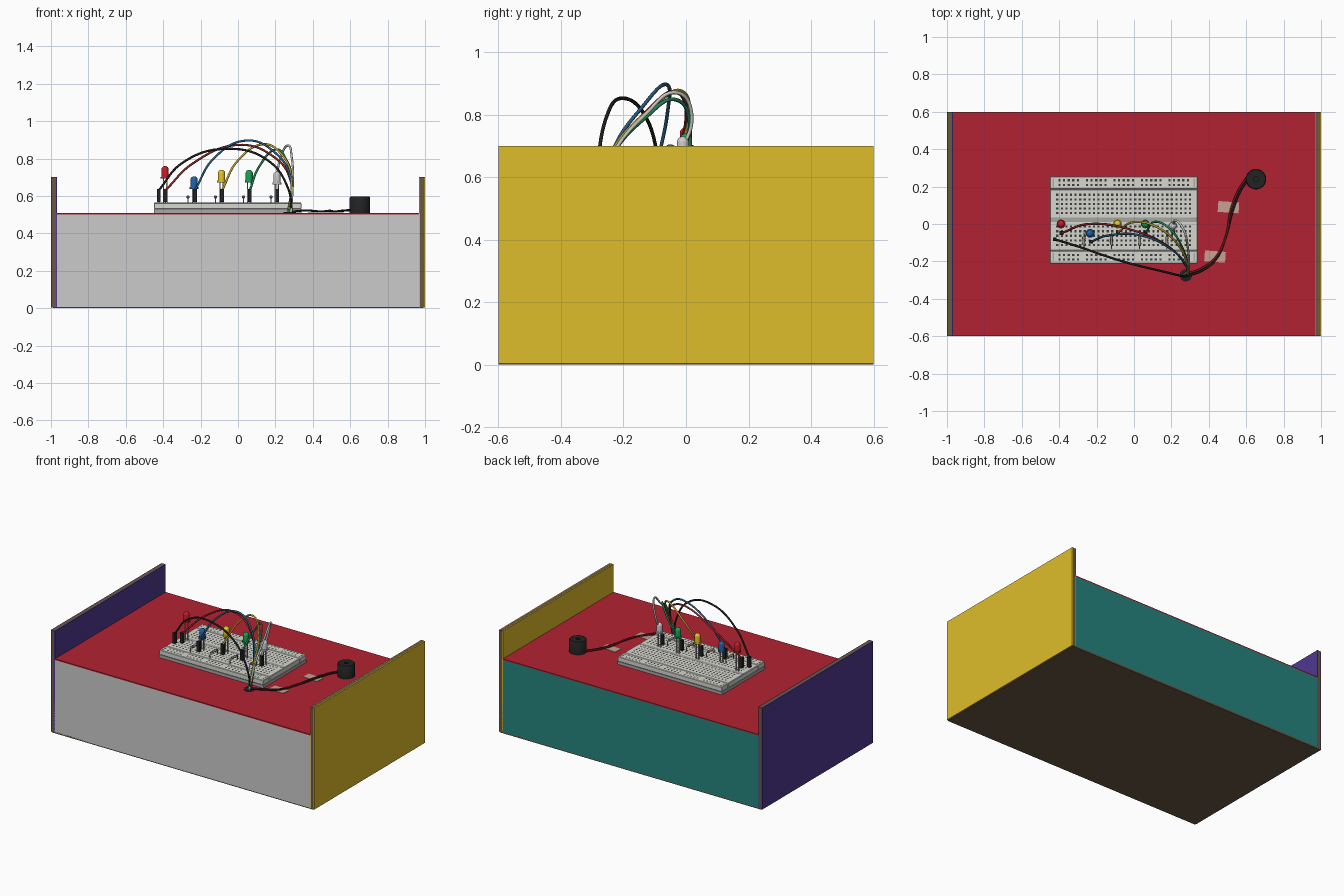
import bpy, bmesh, math
from mathutils import Vector, Matrix

if "Cube" in bpy.data.objects:
    bpy.data.objects.remove(bpy.data.objects["Cube"])

mats = {}
def paint(ob, rgb):
    if rgb is None:
        return ob
    if rgb not in mats:
        m = bpy.data.materials.new("paint_%02x%02x%02x" % rgb)
        m.diffuse_color = [((c / 255 + .055) / 1.055) ** 2.4 for c in rgb] + [1]
        m.use_nodes = True
        m.node_tree.nodes["Principled BSDF"].inputs["Base Color"].default_value = m.diffuse_color
        mats[rgb] = m
    ob.data.materials.append(mats[rgb])
    return ob

def finish(name, bm, rgb, smooth=False):
    me = bpy.data.meshes.new(name)
    bm.to_mesh(me)
    bm.free()
    ob = bpy.data.objects.new(name, me)
    bpy.context.collection.objects.link(ob)
    if smooth:
        bpy.ops.object.select_all(action='DESELECT')
        ob.select_set(True)
        bpy.context.view_layer.objects.active = ob
        bpy.ops.object.shade_smooth_by_angle(angle=math.radians(40))
    return paint(ob, rgb)

def add_box(bm, x0, x1, y0, y1, z0, z1):
    c = Vector((x0 + x1, y0 + y1, z0 + z1)) / 2
    bmesh.ops.create_cube(bm, size=1, matrix=Matrix.Translation(c) @
                          Matrix.Diagonal((x1 - x0, y1 - y0, z1 - z0, 1)))

def box(name, rgb, *b, bevel=0):
    bm = bmesh.new()
    add_box(bm, *b)
    if bevel:
        bmesh.ops.bevel(bm, geom=bm.edges[:], offset=bevel, segments=1, affect='EDGES')
    return finish(name, bm, rgb)

def lathe(name, rgb, profile, loc, n=24):
    bm = bmesh.new()
    vs = [bm.verts.new((r, 0, z)) for r, z in profile]
    es = [bm.edges.new(p) for p in zip(vs, vs[1:])]
    bmesh.ops.spin(bm, geom=vs + es, cent=(0, 0, 0), axis=(0, 0, 1),
                   angle=2 * math.pi, steps=n, use_duplicate=False)
    bmesh.ops.remove_doubles(bm, verts=bm.verts, dist=1e-5)
    bmesh.ops.recalc_face_normals(bm, faces=bm.faces)
    bmesh.ops.translate(bm, verts=bm.verts, vec=loc)
    return finish(name, bm, rgb, True)

def wire(name, rgb, pts, r=.006, handle='AUTO'):
    cu = bpy.data.curves.new(name, 'CURVE')
    cu.dimensions = '3D'
    cu.bevel_depth, cu.bevel_resolution, cu.resolution_u = r, 2, 10
    cu.use_fill_caps = True
    sp = cu.splines.new('BEZIER')
    sp.bezier_points.add(len(pts) - 1)
    for b, p in zip(sp.bezier_points, pts):
        b.co = p
        b.handle_left_type = b.handle_right_type = handle
    ob = bpy.data.objects.new(name, cu)
    bpy.context.collection.objects.link(ob)
    return paint(ob, rgb)

RED, YELLOW, PURPLE, TEAL = (178, 34, 50), (222, 188, 42), (78, 56, 145), (38, 132, 126)
CARD, BLACK, METAL = (105, 88, 68), (34, 34, 36), (170, 170, 170)
LIGHT, TAPE, HOLE = (215, 215, 208), (200, 160, 148), (60, 60, 58)

# cardboard box: end panels with painted faces over a brown core
for s, name, col in ((1, "right_end", YELLOW), (-1, "left_end", PURPLE)):
    for part, rgb, a, b in (("core", CARD, .974, .994), ("outer_face", col, .994, 1), ("inner_face", col, .969, .974)):
        x0, x1 = sorted((s * a, s * b))
        box(name + "_" + part, rgb, x0, x1, -.6, .6, .004, .7)
# long sides, bottom and lid
box("front_panel_core", CARD, -.969, .969, -.594, -.576, .006, .498)
box("front_panel_face", (192, 192, 192), -.974, .974, -.6, -.594, .006, .502)
box("back_panel_core", CARD, -.969, .969, .576, .594, .006, .498)
box("back_panel_face", TEAL, -.974, .974, .594, .6, .006, .502)
box("bottom_panel", CARD, -.99, .99, -.6, .6, 0, .012)
box("lid_core", CARD, -.969, .969, -.59, .59, .485, .502)
box("lid_face", RED, -.969, .969, -.6, .6, .502, .51)

# breadboard: base, main plate, two rail strips, grooves and holes
CX, CY, TOP = -.055, .022, .563
box("breadboard_base", METAL, -.45, .34, -.211, .255, .51, .53)
box("breadboard_middle", LIGHT, -.449, .339, CY - .163, CY + .163, .53, TOP, bevel=.003)
for s, name in ((1, "back"), (-1, "front")):
    y0, y1 = sorted((CY + s * .165, CY + s * .233))
    box("breadboard_rail_" + name, LIGHT, -.449, .339, y0, y1, .53, TOP, bevel=.003)
    for e in (-1, 1):
        x = CX + e * .377
        box("rail_mark_" + name, METAL, x - .003, x + .003, y0 + .012, y1 - .012, TOP - .002, TOP + .001)
box("breadboard_groove", (165, 165, 160), -.447, .337, CY - .012, CY + .012, TOP - .002, TOP + .0008)
bm = bmesh.new()
P = .0245
spots = [((i - 14.5) * P, s * (.036 + j * P)) for i in range(30) for j in range(5) for s in (-1, 1)]
spots += [((i + i // 5 - 14) * P, s * y) for i in range(25) for y in (.187, .2115) for s in (-1, 1)]
for x, y in spots:
    bmesh.ops.create_grid(bm, x_segments=1, y_segments=1, size=.0058,
                          matrix=Matrix.Translation((CX + x, CY + y, TOP + .0012)))
finish("breadboard_holes", bm, HOLE)

# LEDs with two legs each
def led(name, rgb, x, y, top):
    r, base = .0195, top - .068
    prof = [(0, 0), (.0235, 0), (.0235, .01), (r, .01), (r, .068 - r)]
    prof += [(r * math.cos(a), .068 - r + r * math.sin(a)) for a in (math.pi / 12 * k for k in range(1, 6))]
    lathe(name + "_led", rgb, prof + [(0, .068)], (x, y, base), 20)
    bm = bmesh.new()
    for s in (-1, 1):
        add_box(bm, x + s * .009 - .003, x + s * .009 + .003, y - .003, y + .003, TOP - .01, base + .005)
    finish(name + "_led_legs", bm, METAL)

leds = (("red", (205, 28, 36), -.39, 0, .76), ("blue", (30, 100, 175), -.235, -.05, .705),
        ("yellow", (226, 200, 30), -.088, 0, .74), ("green", (25, 165, 85), .06, 0, .74),
        ("white", (225, 225, 222), .208, -.01, .73))
for l in leds:
    led(*l)

# resistors lying along y
for x in (-.268, -.12, .03, .176):
    wire("resistor_lead", METAL, [(x, -.05, TOP - .01), (x, -.05, .594), (x, -.13, .594), (x, -.13, TOP - .01)], .003, 'VECTOR')
    ob = lathe("resistor_body", (150, 140, 120),
               [(0, -.022), (.008, -.022), (.009, -.014), (.007, -.01), (.007, .01), (.009, .014), (.008, .022), (0, .022)], (0, 0, 0), 12)
    ob.rotation_euler.x = math.pi / 2
    ob.location = (x, -.09, .594)

# jumper wires: connector start, then arch points, ending in the lid hole
jumpers = (
    ("black", (30, 30, 30), (-.424, -.082), [(-.30, -.12, .775), (-.06, -.2, .852), (.16, -.255, .79), (.268, -.28, .64)]),
    ("red", (140, 35, 35), (-.388, -.048), [(-.24, 0, .775), (0, -.035, .873), (.19, -.125, .81), (.282, -.23, .68)]),
    ("blue", (42, 90, 130), (-.23, -.095), [(-.13, -.06, .80), (.04, -.062, .896), (.20, -.135, .83), (.285, -.235, .68)]),
    ("yellow", (190, 160, 50), (-.085, -.045), [(0, .01, .79), (.13, -.02, .876), (.235, -.11, .82), (.287, -.235, .68)]),
    ("green", (35, 130, 85), (.063, -.045), [(.115, .012, .76), (.2, -.035, .848), (.26, -.13, .79), (.29, -.235, .67)]),
    ("white", (200, 200, 195), (.21, -.045), [(.225, .018, .80), (.265, -.03, .87), (.288, -.13, .80), (.293, -.235, .67)]))
for i, (name, rgb, (x, y), arch) in enumerate(jumpers):
    box(name + "_jumper_housing", BLACK, x - .01, x + .01, y - .01, y + .01, TOP + .004, .637)
    box(name + "_jumper_pin", METAL, x - .003, x + .003, y - .003, y + .003, TOP - .01, TOP + .006)
    a = i * math.pi / 3
    end = (.277 + .011 * math.cos(a), -.274 + .011 * math.sin(a), .505)
    wire(name + "_jumper_wire", rgb, [(x, y, .63)] + arch + [end])

# lid hole, buzzer, its leads and the tape holding them
lathe("lid_hole", BLACK, [(0, .51), (.033, .51), (.033, .513), (.03, .515), (0, .515)], (.277, -.274, 0))
lathe("buzzer", BLACK, [(0, .51), (.055, .51), (.055, .591), (.051, .596), (.013, .596), (.013, .58), (0, .58)], (.652, .24, 0), 32)
for name, rgb, d in (("red", (120, 28, 32), .006), ("black", (30, 30, 30), -.006)):
    wire("buzzer_lead_" + name, rgb, [(.285, -.27 + d, .516), (.36, -.245 + d, .522), (.44, -.18 + d, .517),
         (.49, -.07, .519 + d / 3), (.525 - d, .08, .517), (.57 - d, .19, .522), (.61 - d, .245 + d, .525)], .0055)
for x, y in ((.505, .09), (.433, -.174)):
    ob = box("tape_strip", TAPE, -.056, .056, -.029, .029, 0, .003)
    ob.location = (x, y, .5105)
    ob.rotation_euler.z = math.radians(-4)
